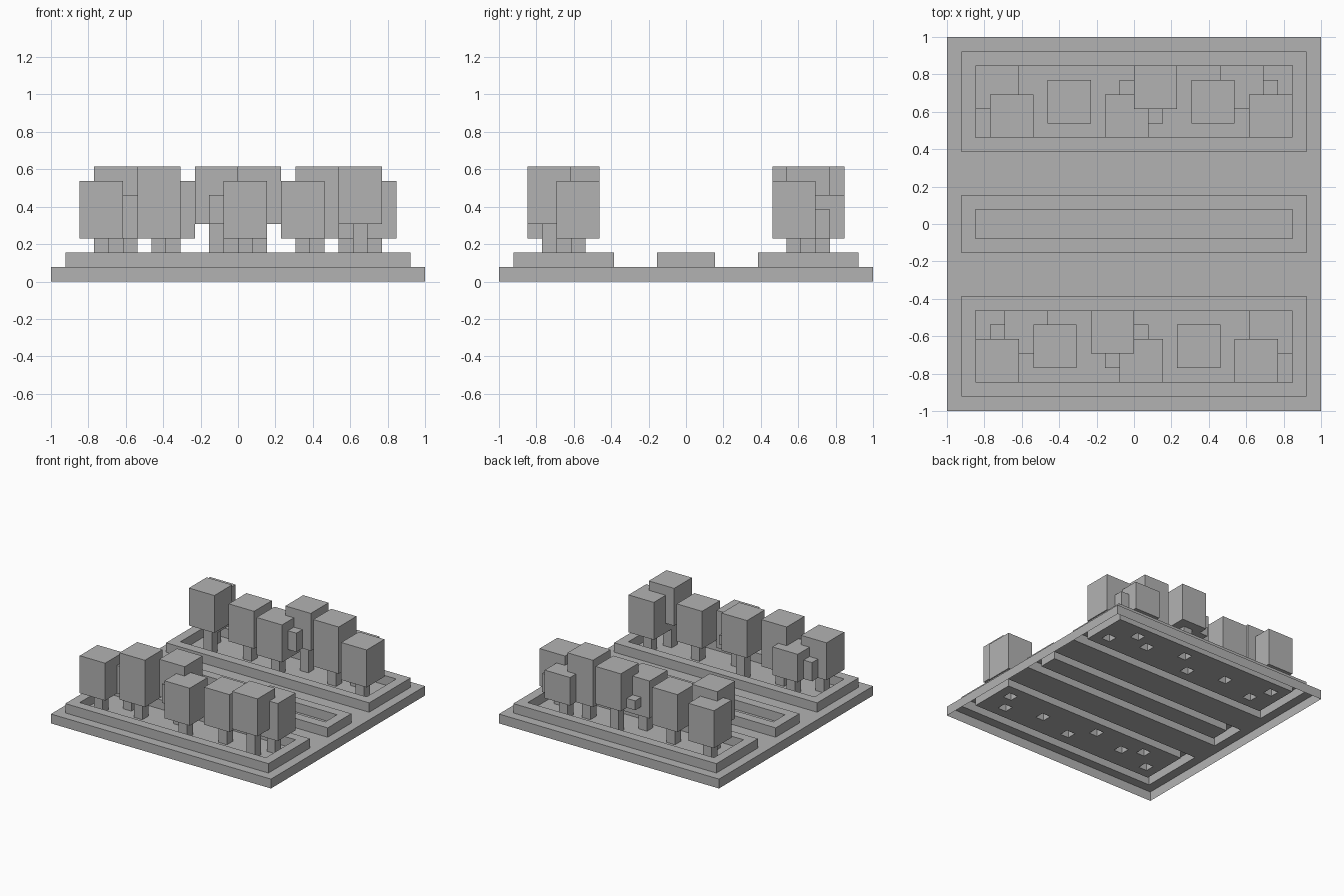
import bpy
import bmesh
from mathutils import Vector

cube = bpy.data.objects.get("Cube")
if cube:
    bpy.data.objects.remove(cube)

N = 26            # blocks along each side
U = 2 / N         # size of one block

grey = bpy.data.materials.new("plain grey")
grey.use_nodes = True
grey.diffuse_color = (0.45, 0.45, 0.45, 1)
bsdf = grey.node_tree.nodes["Principled BSDF"]
bsdf.inputs["Base Color"].default_value = grey.diffuse_color
bsdf.inputs["Roughness"].default_value = 0.9


def finish(name, bm):
    mesh = bpy.data.meshes.new(name)
    bm.to_mesh(mesh)
    bm.free()
    mesh.materials.append(grey)
    obj = bpy.data.objects.new(name, mesh)
    bpy.context.collection.objects.link(obj)
    return obj


def box(name, lo, hi, open_ends=False):
    """Block between two corners given in block units."""
    lo, hi = Vector(lo), Vector(hi)
    bm = bmesh.new()
    bmesh.ops.create_cube(bm, size=1)
    for v in bm.verts:
        p = Vector([lo[i] if v.co[i] < 0 else hi[i] for i in range(3)])
        v.co = (p - Vector((N / 2, N / 2, 0))) * U
    if open_ends:
        ends = [f for f in bm.faces if abs(f.normal.z) > 0.5]
        bmesh.ops.delete(bm, geom=ends, context='FACES_ONLY')
    return finish(name, bm)


def shell(name, keep, level, wall):
    """Hollow slab: kept grid cells at a level, with chosen rims pulled down one block."""
    bm = bmesh.new()
    bmesh.ops.create_grid(bm, x_segments=N, y_segments=N, size=1)
    drop = []
    for f in bm.faces:
        c = f.calc_center_median()
        if not keep(int((c.x + 1) / U), int((c.y + 1) / U)):
            drop.append(f)
    bmesh.ops.delete(bm, geom=drop, context='FACES')
    bmesh.ops.translate(bm, verts=bm.verts, vec=(0, 0, level * U))
    rim = [e for e in bm.edges if e.is_boundary and wall(e)]
    made = bmesh.ops.extrude_edge_only(bm, edges=rim)["geom"]
    low = [g for g in made if isinstance(g, bmesh.types.BMVert)]
    bmesh.ops.translate(bm, verts=low, vec=(0, 0, -U))
    bmesh.ops.recalc_face_normals(bm, faces=bm.faces)
    return finish(name, bm)


# Planter beds as front and back limits, all spanning the same width
BEDS = {"front_curb": (1, 8), "middle_curb": (11, 15), "back_curb": (18, 25)}


def on_curb(x, y, bed):
    a, b = bed
    outer = 1 <= x < N - 1 and a <= y < b
    inner = 2 <= x < N - 2 and a + 1 <= y < b - 1
    return outer and not inner


# Trees: left and front corner of the crown, then its bottom and top
TREES = [(2, 2, 3, 7), (4, 4, 3, 6), (6, 3, 3, 8), (10, 4, 4, 8),
         (12, 2, 3, 7), (16, 3, 3, 7), (20, 2, 4, 8), (21, 4, 3, 7)]
# Single-block leaf clumps beside the crowns
CLUMPS = [(3, 5, 3, 5), (11, 3, 4, 6), (13, 5, 4, 5)]

# The back row is the front row mirrored in x and shifted back
trunk_cells = set()
for row in ("front", "back"):
    def place(x, y, w):
        return (x, y) if row == "front" else (N - x - w, y + 17)

    for i, (x, y, z0, z1) in enumerate(TREES, 1):
        x, y = place(x, y, 3)
        trunk_cells.add((x + 1, y + 1))
        box(f"{row}_crown_{i}", (x, y, z0), (x + 3, y + 3, z1))
        box(f"{row}_trunk_{i}", (x + 1, y + 1, 1), (x + 2, y + 2, z0), open_ends=True)
    for i, (x, y, z0, z1) in enumerate(CLUMPS, 1):
        x, y = place(x, y, 1)
        box(f"{row}_leaf_clump_{i}", (x, y, z0), (x + 1, y + 1, z1))

# Curbs, hollow underneath
for name, bed in BEDS.items():
    shell(name, lambda x, y: on_curb(x, y, bed), 2, lambda e: True)


# Ground slab, open below, with openings under curbs and trunks
def is_ground(x, y):
    return (x, y) not in trunk_cells and not any(on_curb(x, y, b) for b in BEDS.values())


def outer_edge(e):
    mid = (e.verts[0].co + e.verts[1].co) / 2
    return max(abs(mid.x), abs(mid.y)) > 0.99


shell("ground_slab", is_ground, 1, outer_edge)
